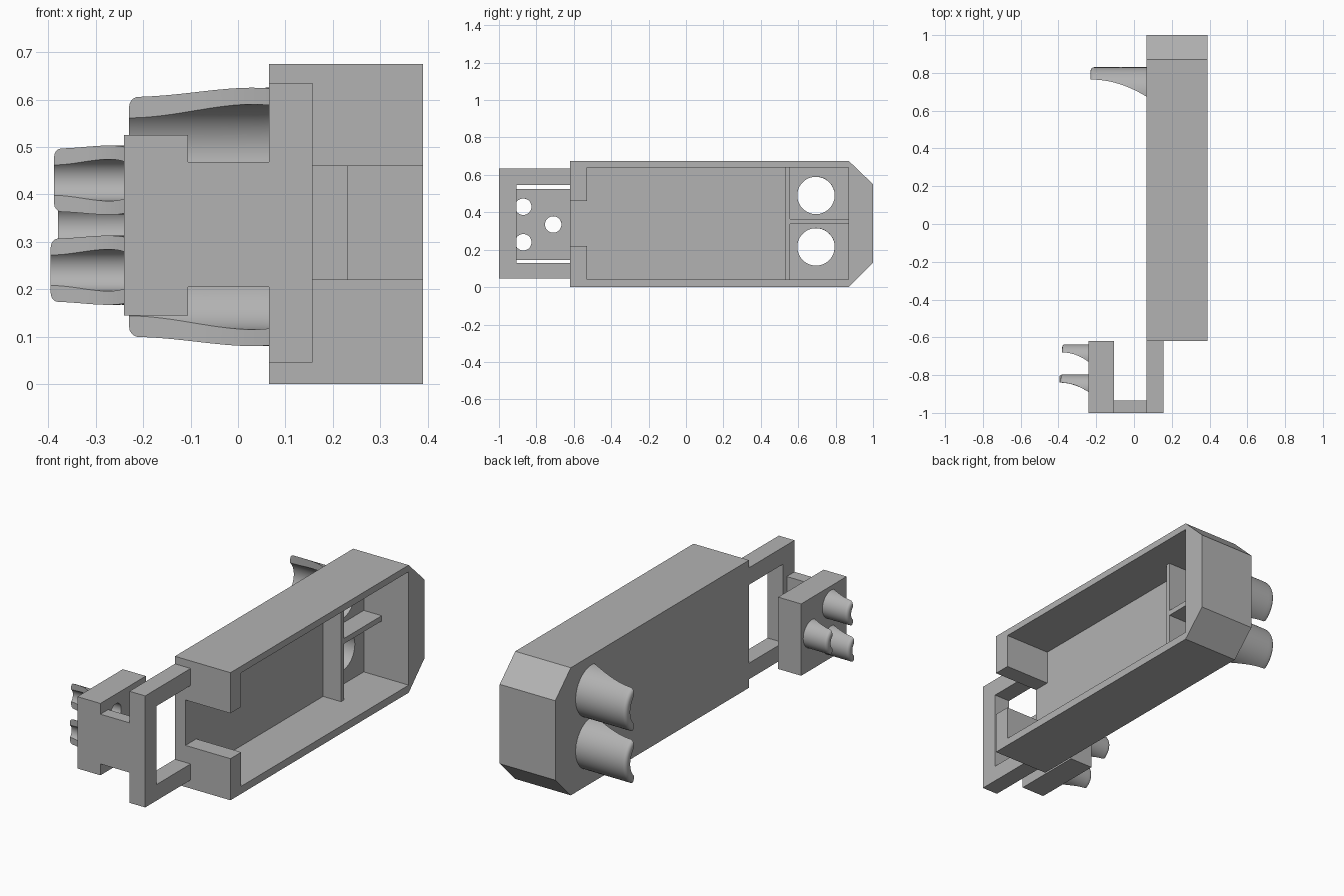
import bpy, bmesh
from math import acos, sin, cos, pi

if "Cube" in bpy.data.objects:
    bpy.data.objects.remove(bpy.data.objects["Cube"], do_unlink=True)

GREY = (0.45, 0.45, 0.45, 1)
grey = bpy.data.materials.new("plain grey")
grey.use_nodes = True
grey.diffuse_color = GREY
grey.node_tree.nodes["Principled BSDF"].inputs["Base Color"].default_value = GREY


def finish(name, bm):
    bmesh.ops.recalc_face_normals(bm, faces=bm.faces)
    mesh = bpy.data.meshes.new(name)
    bm.to_mesh(mesh)
    bm.free()
    mesh.materials.append(grey)
    ob = bpy.data.objects.new(name, mesh)
    bpy.context.collection.objects.link(ob)
    return ob


def prism(name, profile, x0, x1):
    """Extrude a (y, z) outline along x."""
    bm = bmesh.new()
    face = bm.faces.new([bm.verts.new((x0, y, z)) for y, z in profile])
    out = bmesh.ops.extrude_face_region(bm, geom=[face])["geom"]
    moved = [v for v in out if isinstance(v, bmesh.types.BMVert)]
    bmesh.ops.translate(bm, verts=moved, vec=(x1 - x0, 0, 0))
    return finish(name, bm)


def box(name, x0, x1, y0, y1, z0, z1):
    return prism(name, [(y0, z0), (y1, z0), (y1, z1), (y0, z1)], x0, x1)


def circle(y, z, r, n=48):
    return [(y + r * cos(2 * pi * i / n), z + r * sin(2 * pi * i / n)) for i in range(n)]


def select(ob):
    bpy.ops.object.select_all(action='DESELECT')
    ob.select_set(True)
    bpy.context.view_layer.objects.active = ob


def cut(ob, cutter):
    mod = ob.modifiers.new("cut", 'BOOLEAN')
    mod.operation, mod.solver, mod.object = 'DIFFERENCE', 'EXACT', cutter
    select(ob)
    bpy.ops.object.modifier_apply(modifier=mod.name)
    bpy.data.objects.remove(cutter, do_unlink=True)


def smooth(ob):
    select(ob)
    bpy.ops.object.shade_smooth_by_angle(angle=0.6)


def spout(name, y, z, ro, ri, x_base, x_tip, c_base, c_tip, steps=16, n=24):
    """Half tube along x, trimmed by a curve and rounded at the tip."""
    bm = bmesh.new()
    length = x_base - x_tip
    fillet = 0.55 * (ro - ri)
    stations = [i / steps for i in range(steps)]
    stations += [1 - fillet / length * k for k in (0.8, 0.5, 0.25, 0.08, 0)]
    rings = []
    for s in sorted(stations):
        k = max(0, 1 - (1 - s) * length / fillet)
        r_out = ro - fillet * (1 - (1 - k * k) ** 0.5)
        c = c_tip - (c_tip - c_base) * (1 - s) ** 2
        ring = []
        for r, way in ((r_out, 1), (ri, -1)):
            a = acos(c / r)
            for j in range(n + 1):
                t = way * a * (2 * j / n - 1)
                ring.append(bm.verts.new((x_base - s * length, y + r * cos(t), z + r * sin(t))))
        rings.append(ring)
    m = len(rings[0])
    for a, b in zip(rings, rings[1:]):
        for i in range(m):
            bm.faces.new((a[i], a[(i + 1) % m], b[(i + 1) % m], b[i]))
    for ring in (rings[0], rings[-1]):
        for j in range(n):
            bm.faces.new((ring[j], ring[j + 1], ring[m - 2 - j], ring[m - 1 - j]))
    smooth(finish(name, bm))


# Hollow housing with chamfered rear corners, open on its left side
housing = prism("housing", [(-0.62, 0), (0.87, 0), (1, 0.13), (1, 0.55),
                            (0.87, 0.675), (-0.62, 0.675)], 0.065, 0.39)
cut(housing, prism("cavity_cutter", [
    (-0.53, 0.04), (0.87, 0.04), (0.87, 0.64), (-0.53, 0.64),
    (-0.53, 0.46), (-0.7, 0.46), (-0.7, 0.22), (-0.53, 0.22)], 0.127, 0.5))

# Large outlets: holes and spouts
for label, z in (("upper", 0.49), ("lower", 0.215)):
    cut(housing, prism("hole_cutter", circle(0.695, z, 0.1), 0, 0.2))
    spout(label + "_large_spout", 0.695, z, 0.135, 0.1, 0.065, -0.23, -0.02, 0.07)
smooth(housing)

# Inner ribs
box("cross_rib", 0.127, 0.232, 0.53, 0.555, 0.04, 0.64)
box("middle_rib", 0.127, 0.232, 0.555, 0.87, 0.337, 0.365)

# Front bracket: open frame, bridge and outlet block
prism("front_frame", [(-1, 0.045), (-0.62, 0.045), (-0.62, 0.13), (-0.905, 0.13),
                      (-0.905, 0.545), (-0.62, 0.545), (-0.62, 0.635), (-1, 0.635)],
      0.065, 0.157)
box("bridge", -0.105, 0.065, -1, -0.935, 0.205, 0.468)
block = box("outlet_block", -0.24, -0.105, -1, -0.62, 0.145, 0.525)

# Small outlets
for label, y, z, tip in (("middle", -0.71, 0.335, -0.38),
                         ("upper", -0.87, 0.43, -0.388),
                         ("lower", -0.87, 0.24, -0.395)):
    cut(block, prism("hole_cutter", circle(y, z, 0.044, 32), -0.3, 0))
    spout(label + "_small_spout", y, z, 0.073, 0.044, -0.24, tip, -0.02, 0.03)
smooth(block)
